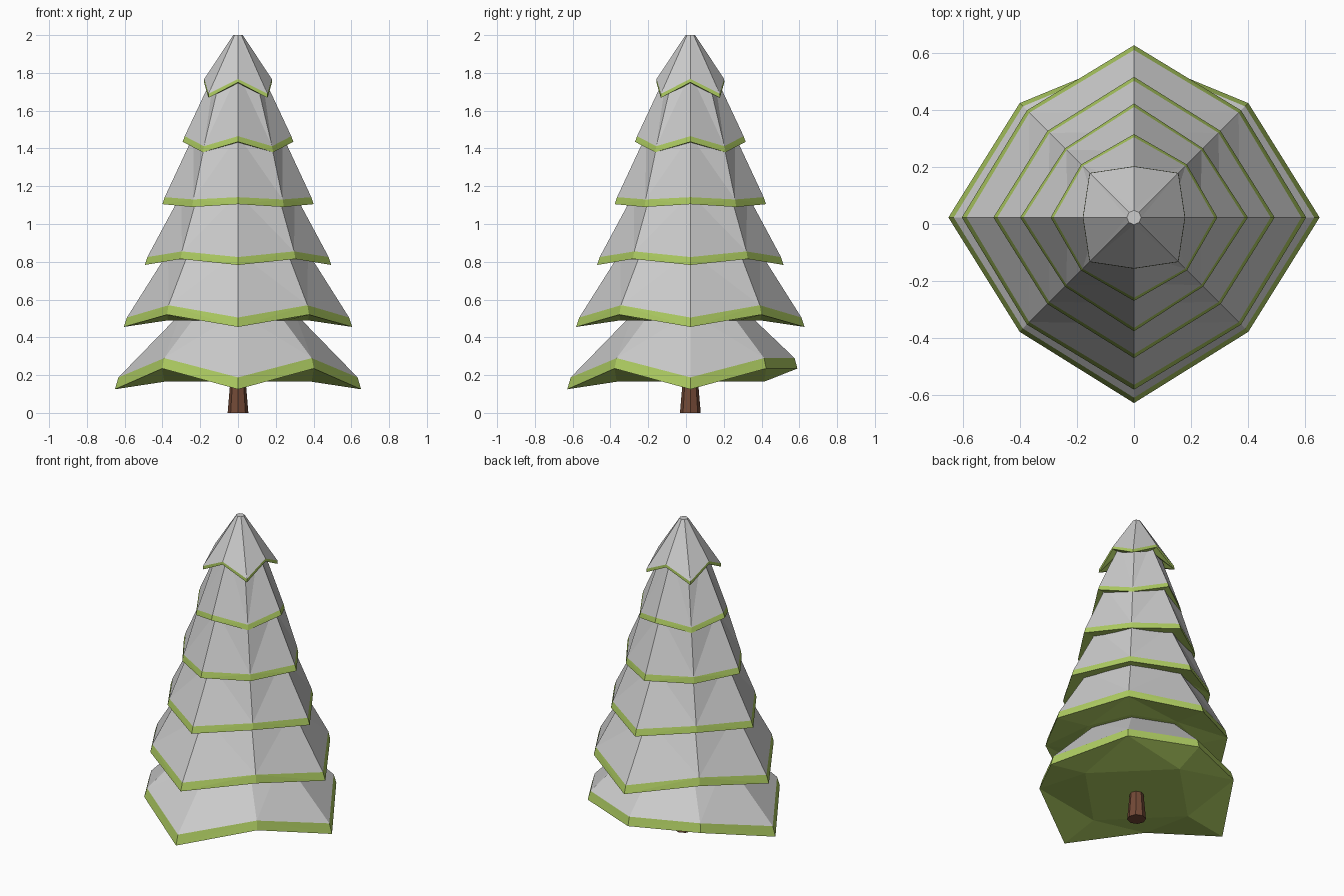
import bpy, bmesh, math

if "Cube" in bpy.data.objects:
    bpy.data.objects.remove(bpy.data.objects["Cube"])

CY = 0.023  # tree axis sits slightly behind the origin


def material(name, rgb):
    m = bpy.data.materials.new(name)
    m.diffuse_color = (*rgb, 1)
    m.use_nodes = True
    m.node_tree.nodes["Principled BSDF"].inputs["Base Color"].default_value = m.diffuse_color
    return m


def ring(rc, zc, rd, zd, back=None):
    """Eight points: corners on the axes (rc, zc), corners on diagonals (rd, zd)."""
    pts = []
    for i in range(8):
        r, z = (rc, zc) if i % 2 == 0 else (rd, zd)
        if i == 2 and back:
            r, z = back
        a = i * math.pi / 4
        pts.append((r * math.cos(a), CY + r * math.sin(a), z))
    return pts


def loft(name, rings, cap_start=False, cap_end=True, mat=None):
    bm = bmesh.new()
    vs = [[bm.verts.new(p) for p in r] for r in rings]
    for a, b in zip(vs, vs[1:]):
        for i in range(8):
            j = (i + 1) % 8
            # split each quad from its diagonal corner so folds stay crisp
            if i % 2:
                bm.faces.new((a[i], a[j], b[j]))
                bm.faces.new((a[i], b[j], b[i]))
            else:
                bm.faces.new((a[i], a[j], b[i]))
                bm.faces.new((a[j], b[j], b[i]))
    if cap_start:
        bm.faces.new(vs[0][::-1])
    if cap_end:
        bm.faces.new(vs[-1])
    bmesh.ops.recalc_face_normals(bm, faces=bm.faces)
    me = bpy.data.meshes.new(name)
    bm.to_mesh(me)
    bm.free()
    ob = bpy.data.objects.new(name, me)
    bpy.context.collection.objects.link(ob)
    if mat:
        me.materials.append(mat)
    return ob


green = material("needles", (0.42, 0.60, 0.12))
brown = material("bark", (0.17, 0.067, 0.037))

# Per tier: snow rim (rc, zc, rd, zd), bough rim (same), snow top (r, z),
# inner underside (r, z)
tiers = [
    ((.633, .188, .552, .29), (.652, .125, .568, .235), (.30, .53), (.39, .165)),
    ((.588, .505, .520, .57), (.605, .455, .532, .52), (.37, .85), (.37, .49)),
    ((.480, .825, .420, .855), (.494, .783, .430, .815), (.30, 1.16), (.36, .81)),
    ((.388, 1.142, .335, 1.13), (.400, 1.105, .343, 1.09), (.235, 1.47), (.30, 1.11)),
    ((.282, 1.465, .255, 1.412), (.293, 1.435, .263, 1.38), (.125, 1.80), (.21, 1.43)),
    ((.179, 1.768, .220, 1.69), (.180, 1.75, .221, 1.668), (.025, 2.0), (.13, 1.745)),
]

for n, (snow, bough, top, inner) in enumerate(tiers, 1):
    # lowest tier has its back corner lifted
    sb, gb = ((.552, .29), (.567, .235)) if n == 1 else (None, None)
    rim = ring(*snow, sb)
    r, z = top
    # snow cover
    loft(f"snow_tier_{n}", [rim, ring(r, z, r, z)])
    # green boughs: edge band and folded underside
    ri, zi = inner
    k = math.sqrt(0.5) if n == 1 else 1.0
    loft(f"boughs_tier_{n}", [rim, ring(*bough, gb), ring(ri, zi, ri * k, zi)], mat=green)

# trunk
loft("trunk", [ring(.055, 0, .055, 0), ring(.038, .2, .038, .2)], cap_start=True, mat=brown)
